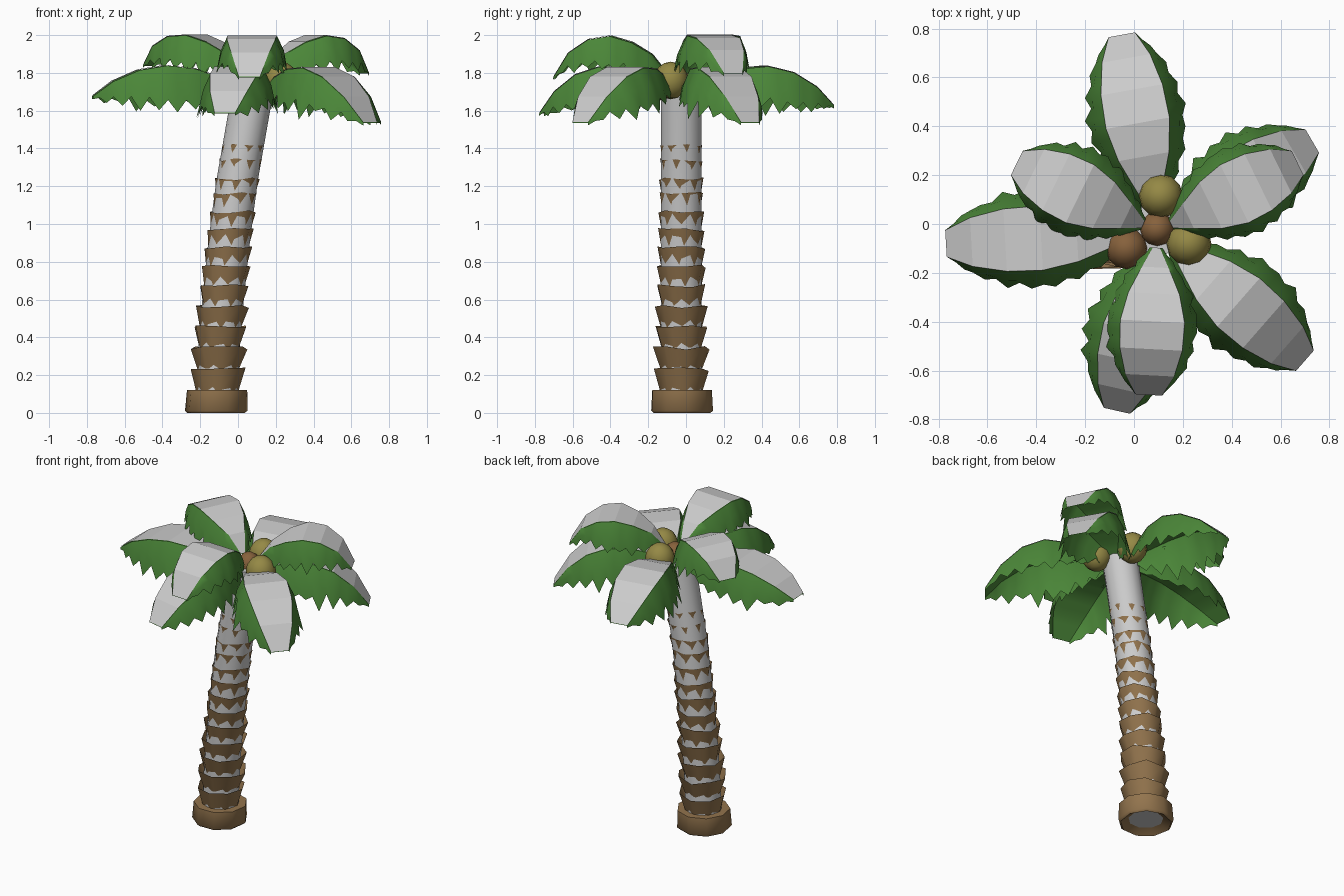
import bpy, math, random
from mathutils import Vector

if "Cube" in bpy.data.objects:
    bpy.data.objects.remove(bpy.data.objects["Cube"])
random.seed(4)


def mat(name, col):
    m = bpy.data.materials.new(name)
    m.diffuse_color = (*col, 1)
    m.use_nodes = True
    m.node_tree.nodes["Principled BSDF"].inputs["Base Color"].default_value = m.diffuse_color
    return m


BARK = mat("bark", (0.29, 0.175, 0.075))
GREEN = mat("leaf_green", (0.07, 0.24, 0.04))
OLIVE = mat("olive", (0.30, 0.25, 0.06))
BROWN = mat("nut_brown", (0.24, 0.12, 0.045))


def make(name, verts, faces, material=None, smooth=None):
    me = bpy.data.meshes.new(name)
    me.from_pydata(verts, [], faces)
    ob = bpy.data.objects.new(name, me)
    bpy.context.collection.objects.link(ob)
    if material:
        me.materials.append(material)
    if smooth:
        bpy.ops.object.select_all(action='DESELECT')
        ob.select_set(True)
        bpy.context.view_layer.objects.active = ob
        bpy.ops.object.shade_smooth_by_angle(angle=math.radians(smooth))
    return ob


def lerp(table, t):
    """Piecewise linear lookup, t counted in table steps."""
    i = min(int(t), len(table) - 2)
    return table[i] + (table[i + 1] - table[i]) * (t - i)


def grid_faces(rows, cols, closed=False):
    return [(r * cols + c, r * cols + (c + 1) % cols,
             (r + 1) * cols + (c + 1) % cols, (r + 1) * cols + c)
            for r in range(rows - 1) for c in range(cols if closed else cols - 1)]


# leaning centre line of the trunk
LEAN = [-0.115, -0.098, -0.06, -0.01, 0.06, 0.135]
CY = -0.025


def centre(z):
    return lerp(LEAN, z / 0.4)


def tube(name, rings, n, material=None, smooth=None, turn=0.0, jag=0.0, caps=True):
    verts = []
    for k, (z, r) in enumerate(rings):
        for i in range(n):
            a = turn + math.tau * i / n
            dz = random.uniform(-jag, jag) if k else 0
            verts.append((centre(z) + r * math.cos(a), CY + r * math.sin(a), z + dz))
    faces = grid_faces(len(rings), n, True)
    if caps:
        faces += [tuple(reversed(range(n))), tuple(range(len(verts) - n, len(verts)))]
    return make(name, verts, faces, material, smooth)


# trunk and hollow-bottomed base
tube("trunk", [(0.03 + 0.1715 * i, 0.110) for i in range(11)], 14, smooth=40)
tube("trunk_base", [(0.04, 0.09), (0.0, 0.155), (0.012, 0.168), (0.12, 0.162)], 9, BARK, 50, 0.2)

# flared bark rings, fading into the trunk towards the top
TOPS = [0.23, 0.345, 0.455, 0.565, 0.675, 0.775, 0.875, 0.97, 1.065, 1.16, 1.24, 1.34, 1.42]
RAD = [0.146, 0.152, 0.145, 0.14, 0.136, 0.131, 0.127, 0.124, 0.121, 0.119, 0.118, 0.116, 0.115]
for i, (z, r) in enumerate(zip(TOPS, RAD)):
    low = 0.114 - 0.0015 * i
    tube(f"bark_ring_{i + 1}", [(z - 0.11, low), (z, r)], 8, BARK, 60,
         random.uniform(0, 0.8), 0.01, caps=False)

# frond shapes: radius fraction, heights, half width, flap drop, flap flare
FRAC = [0.10, 0.22, 0.38, 0.55, 0.72, 0.88, 1.0]
UPPER = [1.80, 1.90, 1.965, 2.0, 1.985, 1.92, 1.80]
LOWER = [1.73, 1.78, 1.825, 1.84, 1.81, 1.74, 1.65]
WIDTH = [0.015, 0.055, 0.105, 0.132, 0.128, 0.10, 0.055]
DROP = [0.02, 0.08, 0.15, 0.17, 0.14, 0.08, 0.01]
FLARE = [0.01, 0.035, 0.05, 0.055, 0.045, 0.025, 0.0]
SUB = 3
ORIGIN = Vector((0.095, -0.03))


def frond(name, tip, heights, tip_z, hang):
    d = Vector(tip) - ORIGIN
    length = d.length
    d.normalize()
    side = Vector((-d.y, d.x))
    hs = [h - (heights[-1] - tip_z) * f ** 4 for h, f in zip(heights, FRAC)]

    def pt(t, across, down):
        p = ORIGIN + d * length * lerp(FRAC, t) + side * across
        return (p.x, p.y, lerp(hs, t) - down)

    # pale faceted top blade
    top = [pt(i, s * WIDTH[i], 0) for i in range(7) for s in (1, -1)]
    make(name + "_top", top, grid_faces(7, 2))
    # green underside with ragged drooping sides
    n = 6 * SUB + 1
    verts = []
    for k in range(n):
        t = k / SUB
        w, dr, fl = lerp(WIDTH, t), lerp(DROP, t) * hang, lerp(FLARE, t) * hang
        row = []
        for s in (1, -1):
            tooth = random.uniform(0.75, 0.9) if k % 2 else random.uniform(1.0, 1.3)
            half = [pt(t, s * (w + fl * tooth), dr * tooth + 0.004),
                    pt(t, s * (w + fl * 0.65), dr * 0.45 + 0.004),
                    pt(t, s * w, 0.004)]
            row += half if s > 0 else half[::-1]
        verts += row
    make(name + "_green", verts, grid_faces(n, 6), GREEN, 40)


for i, (tip, z) in enumerate([((-0.48, 0.25), 1.84), ((0.06, -0.70), 1.78), ((0.67, 0.25), 1.80)]):
    frond(f"upper_frond_{i + 1}", tip, UPPER, z, 1.0)
for i, (tip, z) in enumerate([((-0.05, 0.775), 1.63), ((-0.77, -0.08), 1.68), ((-0.07, -0.765), 1.59),
                              ((0.70, -0.56), 1.54), ((0.73, 0.34), 1.54)]):
    frond(f"lower_frond_{i + 1}", tip, LOWER, z, 1.25)


# coconuts and crown bud
def nut(name, pos, r, stretch, material):
    bpy.ops.mesh.primitive_uv_sphere_add(segments=12, ring_count=8, radius=r, location=pos)
    ob = bpy.context.object
    ob.name = name
    ob.scale.z = stretch
    ob.data.materials.append(material)
    bpy.ops.object.shade_smooth_by_angle(angle=math.radians(50))


nut("coconut_right", (0.225, -0.08, 1.76), 0.092, 1.08, OLIVE)
nut("coconut_back", (0.11, 0.115, 1.77), 0.09, 1.08, OLIVE)
nut("coconut_left", (-0.03, -0.1, 1.74), 0.085, 1.1, BROWN)
nut("crown_bud", (0.095, -0.02, 1.75), 0.07, 1.1, BROWN)
